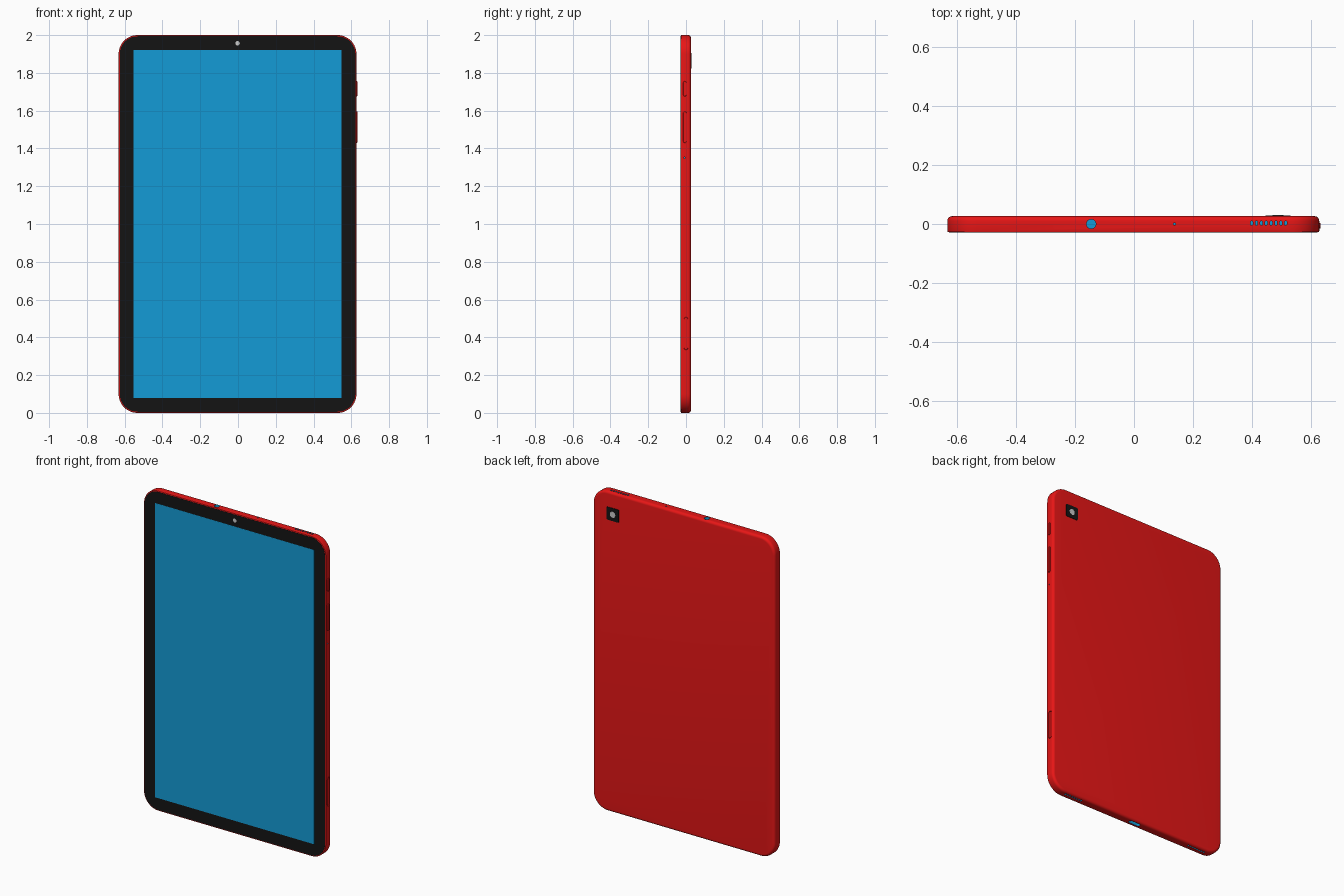
import bpy, bmesh, math

if "Cube" in bpy.data.objects:
    bpy.data.objects.remove(bpy.data.objects["Cube"])

CX = -0.0025                      # body centre; the side buttons shift it off zero
W, H, FRONT, BACK = 1.259, 2.0, -0.0275, 0.0265
RIGHT = CX + W / 2


def material(name, rgb):
    m = bpy.data.materials.new(name)
    m.diffuse_color = (*rgb, 1)
    m.use_nodes = True
    m.node_tree.nodes["Principled BSDF"].inputs["Base Color"].default_value = m.diffuse_color
    return m


RED = material("red_shell", (0.8, 0.008, 0.008))
BLACK = material("black", (0.007, 0.007, 0.007))
BLUE = material("blue", (0.007, 0.33, 0.67))
GREY = material("lens_grey", (0.6, 0.6, 0.6))

# Maps from (across, along, depth) to model space for each side
FACE = lambda u, v, d: (u, d, v)
SIDE = lambda u, v, d: (d, u, v)
EDGE = lambda u, v, d: (u, v, d)


def outline(u, v, w, h, r, seg):
    """Rounded rectangle; a circle or stadium when r is half a side."""
    pts = []
    for i, (sx, sy) in enumerate(((1, 1), (-1, 1), (-1, -1), (1, -1))):
        for k in range(seg + 1):
            a = math.pi / 2 * (i + k / seg)
            pts.append((u + sx * (w / 2 - r) + r * math.cos(a),
                        v + sy * (h / 2 - r) + r * math.sin(a)))
    return pts


def solid(bm, place, u, v, w, h, r, profile, seg=6, index=0):
    """Loft a rounded rectangle through (inset, depth) steps and cap it."""
    rings = []
    for inset, d in profile:
        pts = outline(u, v, w - 2 * inset, h - 2 * inset, max(r - inset, 0.0002), seg)
        rings.append([bm.verts.new(place(a, b, d)) for a, b in pts])
    n = len(rings[0])
    faces = [bm.faces.new(rings[0]), bm.faces.new(rings[-1])]
    for lo, hi in zip(rings, rings[1:]):
        for i in range(n):
            j = (i + 1) % n
            faces.append(bm.faces.new((lo[i], lo[j], hi[j], hi[i])))
    for f in faces:
        f.material_index = index


def finish(name, bm, *mats):
    bmesh.ops.remove_doubles(bm, verts=bm.verts, dist=1e-5)
    bmesh.ops.recalc_face_normals(bm, faces=bm.faces)
    me = bpy.data.meshes.new(name)
    bm.to_mesh(me)
    bm.free()
    for m in mats:
        me.materials.append(m)
    ob = bpy.data.objects.new(name, me)
    bpy.context.collection.objects.link(ob)
    return ob


def smooth(ob):
    bpy.ops.object.select_all(action='DESELECT')
    ob.select_set(True)
    bpy.context.view_layer.objects.active = ob
    bpy.ops.object.shade_smooth_by_angle(angle=math.radians(30))


def part(name, mat, *args, **kw):
    bm = bmesh.new()
    solid(bm, *args, **kw)
    ob = finish(name, bm, mat)
    smooth(ob)
    return ob


# Shell: small front chamfer, generously rounded back edge
R = 0.016
profile = [(0.004, FRONT), (0.001, FRONT + 0.001), (0, FRONT + 0.004)]
profile += [(R * (1 - math.cos(a)), BACK - R + R * math.sin(a))
            for a in (math.pi / 2 * k / 6 for k in range(7))]
bm = bmesh.new()
solid(bm, FACE, CX, H / 2, W, H, 0.1, profile, seg=14)
shell = finish("shell", bm, RED, BLUE)

# Ports: headphone jack, microphones, speaker slots, charging port, card tray recess
bm = bmesh.new()
top, bottom = [(0, H - 0.03), (0, H + 0.02)], [(0, -0.02), (0, 0.03)]
solid(bm, EDGE, -0.145, 0, 0.032, 0.032, 0.016, top, index=1)
solid(bm, EDGE, 0.137, 0, 0.008, 0.008, 0.004, top, 3, 1)
solid(bm, EDGE, CX, 0, 0.08, 0.024, 0.012, bottom, index=1)
for k in range(8):
    x = 0.398 + k * 0.0165
    solid(bm, EDGE, x, 0.003, 0.008, 0.015, 0.004, top, 3, 1)
    for s in (-1, 1):
        solid(bm, EDGE, CX + s * (x - CX), 0.003, 0.008, 0.015, 0.004, bottom, 3, 1)
solid(bm, SIDE, -0.008, 1.35, 0.008, 0.008, 0.004,
      [(0, RIGHT - 0.02), (0, RIGHT + 0.02)], 3, 1)
solid(bm, SIDE, 0, 0.42, 0.028, 0.18, 0.014,
      [(0, RIGHT - 0.006), (0, RIGHT + 0.02)])
cutter = finish("port_cutter", bm, RED, BLUE)
cutter.hide_render = True

bpy.context.view_layer.objects.active = shell
mod = shell.modifiers.new("ports", 'BOOLEAN')
mod.operation, mod.solver, mod.object = 'DIFFERENCE', 'EXACT', cutter
bpy.ops.object.modifier_apply(modifier=mod.name)
bpy.data.objects.remove(cutter)
smooth(shell)

# Card tray sitting in its recess
part("card_tray", RED, SIDE, 0, 0.42, 0.021, 0.173, 0.0105,
     [(0, RIGHT - 0.008), (0, RIGHT - 0.001), (0.001, RIGHT)])

# Power and volume buttons
for name, z, length in (("power_button", 1.716, 0.08), ("volume_button", 1.513, 0.167)):
    part(name, RED, SIDE, -0.006, z, 0.018, length, 0.009,
         [(0, RIGHT - 0.01), (0, RIGHT + 0.003), (0.0015, RIGHT + 0.005)])

# Front glass, screen and front camera
part("front_bezel", BLACK, FACE, CX, H / 2, W - 0.012, H - 0.012, 0.094,
     [(0, FRONT + 0.003), (0, FRONT - 0.001)], seg=14)
part("screen", BLUE, FACE, CX, 1.0, 1.1, 1.84, 0.0003,
     [(0, FRONT), (0, FRONT - 0.0016)], seg=1)
part("front_camera", GREY, FACE, CX, 1.957, 0.024, 0.024, 0.012,
     [(0, FRONT), (0, FRONT - 0.0016)])

# Rear camera plate and lens
part("rear_camera_plate", BLACK, FACE, 0.487, 1.864, 0.084, 0.08, 0.006,
     [(0, BACK - 0.005), (0, BACK + 0.003)], seg=4)
part("rear_camera_lens", GREY, FACE, 0.487, 1.864, 0.038, 0.038, 0.019,
     [(0, BACK), (0, BACK + 0.0037)], seg=8)
